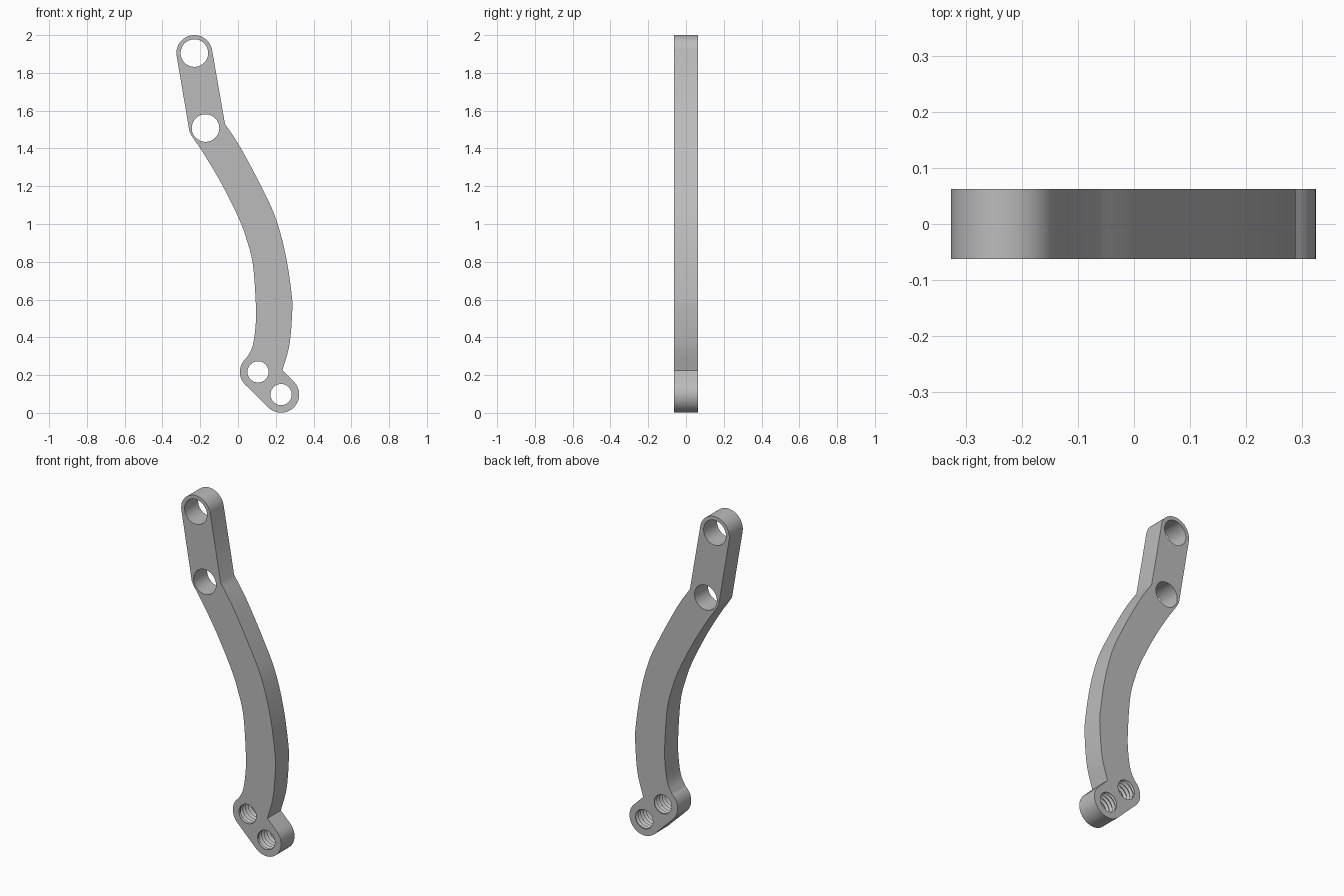
import bpy, bmesh, math
from mathutils import Vector

if "Cube" in bpy.data.objects:
    bpy.data.objects.remove(bpy.data.objects["Cube"])

H = 0.0625  # half thickness

steel = bpy.data.materials.new("plain grey")
steel.diffuse_color = (0.5, 0.5, 0.5, 1)
steel.use_nodes = True
steel.node_tree.nodes["Principled BSDF"].inputs["Base Color"].default_value = steel.diffuse_color


def arc(cx, cz, r, a0, a1, n):
    return [(cx + r * math.cos(math.radians(a0 + (a1 - a0) * i / n)),
             cz + r * math.sin(math.radians(a0 + (a1 - a0) * i / n))) for i in range(n + 1)]


def spline(pts, n=6):
    """Catmull-Rom curve through the points."""
    p = [Vector(q) for q in pts]
    p = [2 * p[0] - p[1]] + p + [2 * p[-1] - p[-2]]
    out = []
    for i in range(1, len(p) - 2):
        a, b, c, d = p[i - 1:i + 3]
        for k in range(n):
            t = k / n
            out.append(tuple(0.5 * (2 * b + (c - a) * t + (2 * a - 5 * b + 4 * c - d) * t * t
                                    + (3 * b - a - 3 * c + d) * t ** 3)))
    return out + [tuple(p[-2])]


def finish(bm, name, recalc=False):
    if recalc:
        bmesh.ops.recalc_face_normals(bm, faces=bm.faces[:])
    me = bpy.data.meshes.new(name)
    bm.to_mesh(me)
    bm.free()
    me.materials.append(steel)
    ob = bpy.data.objects.new(name, me)
    bpy.context.collection.objects.link(ob)
    bpy.ops.object.select_all(action='DESELECT')
    ob.select_set(True)
    bpy.context.view_layer.objects.active = ob
    bpy.ops.object.shade_smooth_by_angle(angle=math.radians(30))


TOP, MID = (-0.231, 1.905), (-0.172, 1.508)
LOW_A, LOW_B = (0.106, 0.217), (0.228, 0.097)
RO = 0.096       # outer lug radius
R_PIN = 0.073    # plain holes
R_THR = 0.056    # threaded holes
N = 48

# Outline, clockwise from the top lug
right_edge = spline([(-0.069, 1.53), (0.01, 1.41), (0.124, 1.197), (0.2, 1.03), (0.252, 0.837),
                     (0.283, 0.636), (0.287, 0.535), (0.272, 0.36), (0.235, 0.225)])
left_edge = spline([(0.045, 0.29), (0.076, 0.35), (0.092, 0.45), (0.095, 0.56), (0.079, 0.784),
                    (0.046, 0.917), (0.003, 1.033), (-0.087, 1.213), (-0.177, 1.365),
                    (-0.242, 1.462), (-0.257, 1.49)])
outline = (arc(*TOP, 0.095, 190, 10, 28) + right_edge
           + arc(*LOW_B, RO, 45.5, -134.5, 28)
           + arc(*LOW_A, RO, -134.5, -226, 16) + left_edge)

# Plate body with plain and threaded openings
bm = bmesh.new()
loops = [(outline, True)]
loops += [(arc(*c, R_PIN, 0, 360, N)[:-1], True) for c in (TOP, MID)]
loops += [(arc(*c, R_THR, 0, 360, N)[:-1], False) for c in (LOW_A, LOW_B)]
caps = ([], [])
for pts, walled in loops:
    rings = [[bm.verts.new((x, y, z)) for x, z in pts] for y in (-H, H)]
    n = len(pts)
    for ring, cap in zip(rings, caps):
        cap.extend(bm.edges.new((ring[i], ring[(i + 1) % n])) for i in range(n))
    if walled:
        for i in range(n):
            j = (i + 1) % n
            bm.faces.new((rings[0][i], rings[0][j], rings[1][j], rings[1][i]))
for cap, ny in zip(caps, (-1, 1)):
    bmesh.ops.triangle_fill(bm, edges=cap, use_beauty=True, normal=(0, ny, 0))
finish(bm, "link_plate", True)


# Helical thread lining the two lower holes
def thread(name, cx, cz, turns=5, depth=0.011):
    bm = bmesh.new()
    pitch = 2 * H / turns
    rows = []
    for k in range(2 * turns + 3):
        row = []
        for j in range(N + 1):
            y = -H + (k / 2 - 1 + j / N) * pitch
            inside = -H + 1e-5 < y < H - 1e-5
            r = R_THR + (depth if k % 2 and inside else 0)
            a = 2 * math.pi * j / N
            row.append(bm.verts.new((cx + r * math.cos(a), max(-H, min(H, y)),
                                     cz + r * math.sin(a))))
        rows.append(row)
    for lo, hi in zip(rows, rows[1:]):
        for j in range(N):
            bm.faces.new((lo[j], lo[j + 1], hi[j + 1], hi[j]))
    bmesh.ops.remove_doubles(bm, verts=bm.verts[:], dist=1e-5)
    # face the surface towards the hole axis
    bm.normal_update()
    s = sum(f.normal.dot(f.calc_center_median() - Vector((cx, 0, cz))) * f.calc_area()
            for f in bm.faces)
    if s > 0:
        bmesh.ops.reverse_faces(bm, faces=bm.faces[:])
    finish(bm, name)


thread("upper_threaded_hole", *LOW_A)
thread("lower_threaded_hole", *LOW_B)
